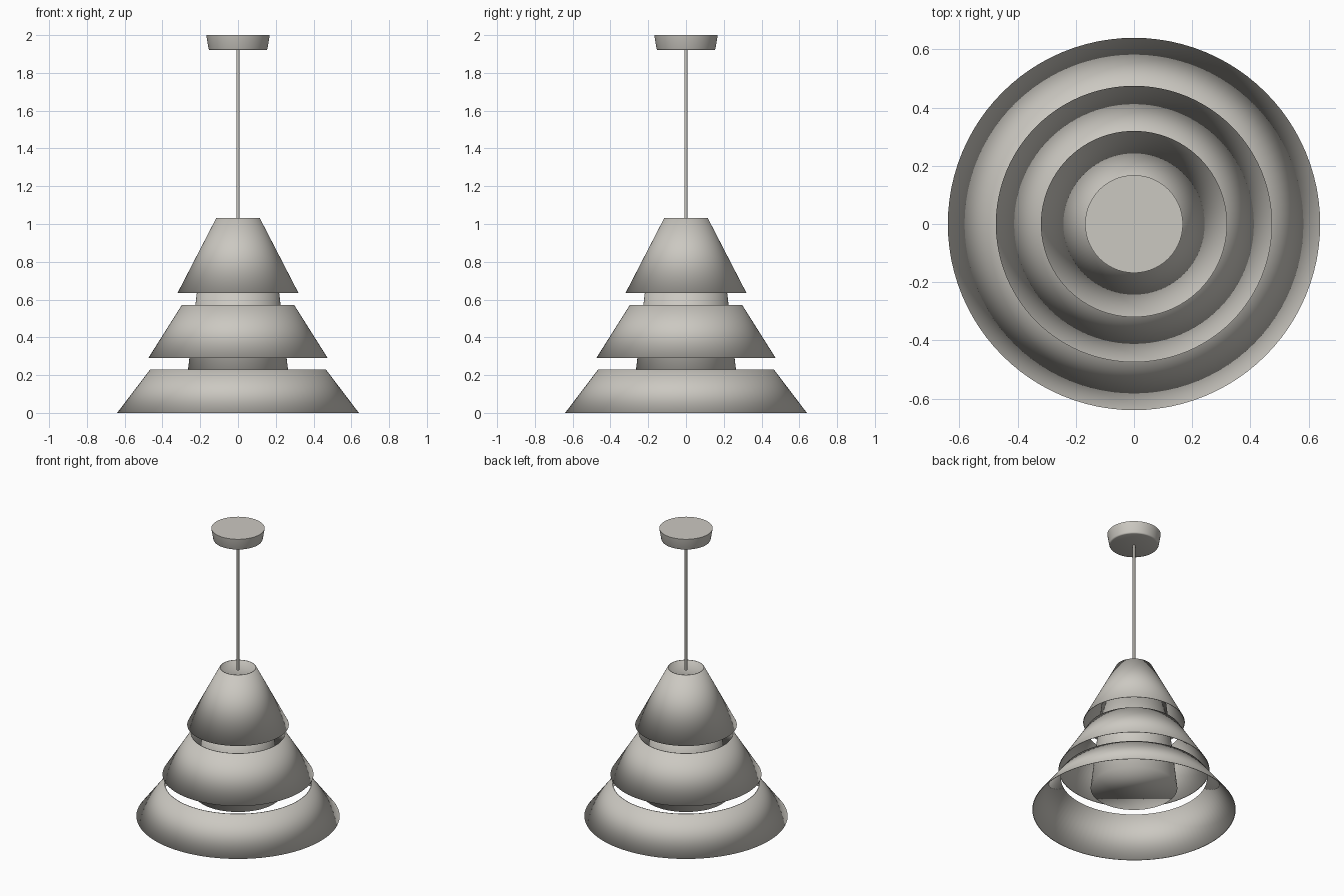
import bpy, bmesh
from math import sin, cos, tau, radians

if "Cube" in bpy.data.objects:
    bpy.data.objects.remove(bpy.data.objects["Cube"])

COLOUR = (0.60, 0.58, 0.535, 1)
paint = bpy.data.materials.new("warm grey paint")
paint.use_nodes = True
paint.diffuse_color = COLOUR
paint.node_tree.nodes["Principled BSDF"].inputs["Base Color"].default_value = COLOUR


def lathe(name, profile, hollow=False, sharp=None, sides=96):
    """Turn (radius, z) points around z; hollow joins the ends, otherwise they are capped."""
    bm = bmesh.new()
    rings = [[bm.verts.new((r * cos(tau * i / sides), r * sin(tau * i / sides), z))
              for i in range(sides)] for r, z in profile]
    pairs = list(zip(rings, rings[1:]))
    if hollow:
        pairs.append((rings[-1], rings[0]))
    else:
        bm.faces.new(rings[0])
        bm.faces.new(rings[-1])
    for a, b in pairs:
        for i in range(sides):
            j = (i + 1) % sides
            bm.faces.new((a[i], a[j], b[j], b[i]))
    bmesh.ops.recalc_face_normals(bm, faces=bm.faces)
    mesh = bpy.data.meshes.new(name)
    bm.to_mesh(mesh)
    bm.free()
    mesh.materials.append(paint)
    obj = bpy.data.objects.new(name, mesh)
    bpy.context.collection.objects.link(obj)
    bpy.ops.object.select_all(action="DESELECT")
    obj.select_set(True)
    bpy.context.view_layer.objects.active = obj
    if sharp:
        bpy.ops.object.shade_smooth_by_angle(angle=radians(sharp))
    else:
        bpy.ops.object.shade_smooth()
    return obj


def shade(name, r_low, z_low, r_high, z_high, wall=0.005):
    """Thin open cone with flat rims, softly shaded over its edges."""
    lathe(name, [(r_low, z_low), (r_high, z_high),
                 (r_high - wall, z_high), (r_low - wall, z_low)], hollow=True)


# Three stacked shades
shade("lower_shade", 0.64, 0.0, 0.465, 0.23)
shade("middle_shade", 0.475, 0.29, 0.297, 0.572)
shade("upper_shade", 0.32, 0.635, 0.115, 1.032)

# Tapered lamp body inside the shades
lathe("lamp_body", [(0.273, 0.155), (0.205, 0.75)])

# Hanging rod and ceiling canopy
lathe("hanging_rod", [(0.008, 1.015), (0.008, 1.93)], sharp=40, sides=24)
lathe("ceiling_canopy", [(0.148, 1.92), (0.153, 1.922), (0.156, 1.928), (0.168, 2.0)], sharp=60)
